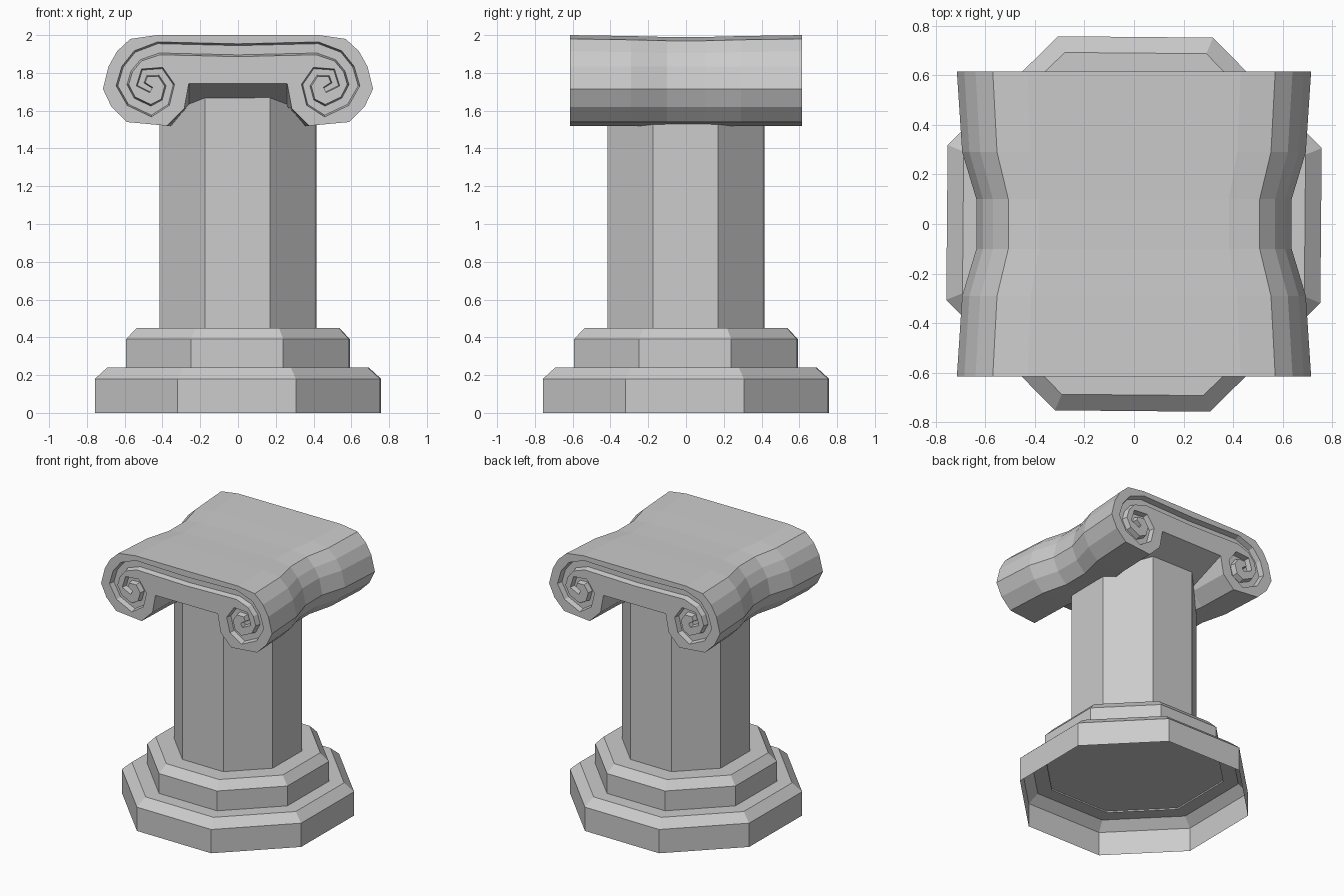
import bpy, bmesh, math
from mathutils import Vector

old = bpy.data.objects.get("Cube")
if old:
    bpy.data.objects.remove(old, do_unlink=True)

stone = bpy.data.materials.new("grey_stone")
stone.use_nodes = True
GREY = (0.6, 0.6, 0.6, 1)
stone.diffuse_color = GREY
stone.node_tree.nodes["Principled BSDF"].inputs["Base Color"].default_value = GREY


def loft(name, sections, start_cap=True, end_cap=True, fix_normals=True):
    """Skin equal-length closed sections into one object."""
    bm = bmesh.new()
    rings = [[bm.verts.new(p) for p in s] for s in sections]
    n = len(rings[0])
    for a, b in zip(rings, rings[1:]):
        for i in range(n):
            j = (i + 1) % n
            bm.faces.new((a[i], a[j], b[j], b[i]))
    if start_cap:
        bm.faces.new(rings[0][::-1])
    if end_cap:
        bm.faces.new(rings[-1])
    if fix_normals:
        bmesh.ops.recalc_face_normals(bm, faces=bm.faces)
    mesh = bpy.data.meshes.new(name)
    bm.to_mesh(mesh)
    bm.free()
    mesh.materials.append(stone)
    obj = bpy.data.objects.new(name, mesh)
    bpy.context.collection.objects.link(obj)
    return obj


def octagon(apothem, z):
    r = apothem / math.cos(math.pi / 8)
    turn = math.pi / 8 - math.radians(0.5)
    return [(r * math.cos(turn + k * math.pi / 4),
             r * math.sin(turn + k * math.pi / 4), z) for k in range(8)]


def octagonal(name, profile, **caps):
    return loft(name, [octagon(a, z) for a, z in profile], **caps)


# Stepped octagonal base, hollow from below, and shaft
octagonal("lower_plinth", [(.755, 0), (.755, .18), (.69, .24), (.59, .24), (.59, .25)],
          start_cap=False, end_cap=False, fix_normals=False)
octagonal("upper_plinth", [(.59, .25), (.59, .39), (.535, .45)])
octagonal("shaft", [(.415, .44), (.415, 1.8)])

# Scroll capital: half outline from top centre round the volute
HALF = [(.43, 2.0), (.57, 1.98), (.64, 1.915), (.685, 1.835), (.715, 1.715),
        (.67, 1.62), (.59, 1.54), (.375, 1.52), (.285, 1.61)]
END = .615


def capital_section(y, squeeze, soffit, dip):
    half = [(x * squeeze, z - dip * (z > 1.9)) for x, z in HALF] + [(.26, soffit)]
    outline = half + [(-x, z) for x, z in reversed(half)]
    return [(x, y, z) for x, z in outline]


waist = [(-END, 1, 1.745, 0), (-.29, .97, 1.62, .005), (-.1, .89, 1.62, .01),
         (.1, .89, 1.62, .01), (.29, .97, 1.62, .005), (END, 1, 1.745, 0)]
capital = loft("scroll_capital", [capital_section(*w) for w in waist])

# Spiral channel: centre line points as x, z, half width
SPIRAL = [(.42, 1.93, .035), (.53, 1.89, .033), (.587, 1.82, .032), (.612, 1.735, .032),
          (.565, 1.65, .03), (.46, 1.6, .03), (.385, 1.645, .026), (.362, 1.735, .025),
          (.41, 1.805, .024), (.495, 1.8, .022), (.515, 1.74, .02), (.46, 1.71, .016)]
path = [(-x, z, w) for x, z, w in reversed(SPIRAL)] + [(0, 1.92, .035)] + SPIRAL


def ribbon(taper):
    """Mitred offset of the channel centre line on both sides."""
    pts = [Vector((x, z)) for x, z, w in path]
    left, right = [], []
    for i, p in enumerate(pts):
        before = (p - pts[i - 1]).normalized() if i else None
        after = (pts[i + 1] - p).normalized() if i + 1 < len(pts) else before
        before = before or after
        tangent = (before + after).normalized()
        side = Vector((-tangent.y, tangent.x))
        side *= path[i][2] * taper / max(tangent.dot(after), .6)
        left.append(p + side)
        right.append(p - side)
    return left, right


def channel_cutter(sign):
    """Tapered solid following the channel on one end of the capital."""
    bm = bmesh.new()
    rows = []
    for y, taper in ((END + .02, 1.1), (END - .04, .7)):
        for line in ribbon(taper):
            rows.append([bm.verts.new((p.x, sign * y, p.y)) for p in line])
    loop = [rows[0], rows[1], rows[3], rows[2]]
    for k in range(4):
        a, b = loop[k], loop[(k + 1) % 4]
        for i in range(len(path) - 1):
            bm.faces.new((a[i], a[i + 1], b[i + 1], b[i]))
    for end in (0, -1):
        bm.faces.new([row[end] for row in loop])
    bmesh.ops.recalc_face_normals(bm, faces=bm.faces)
    mesh = bpy.data.meshes.new("channel_cutter")
    bm.to_mesh(mesh)
    bm.free()
    mesh.materials.append(stone)
    obj = bpy.data.objects.new("channel_cutter", mesh)
    bpy.context.collection.objects.link(obj)
    obj.hide_render = True
    return obj


# Carve both ends, then drop the cutters
bpy.context.view_layer.objects.active = capital
for sign in (-1, 1):
    cutter = channel_cutter(sign)
    mod = capital.modifiers.new("channel", 'BOOLEAN')
    mod.operation = 'DIFFERENCE'
    mod.solver = 'EXACT'
    mod.object = cutter
    bpy.ops.object.modifier_apply(modifier=mod.name)
    bpy.data.objects.remove(cutter, do_unlink=True)
